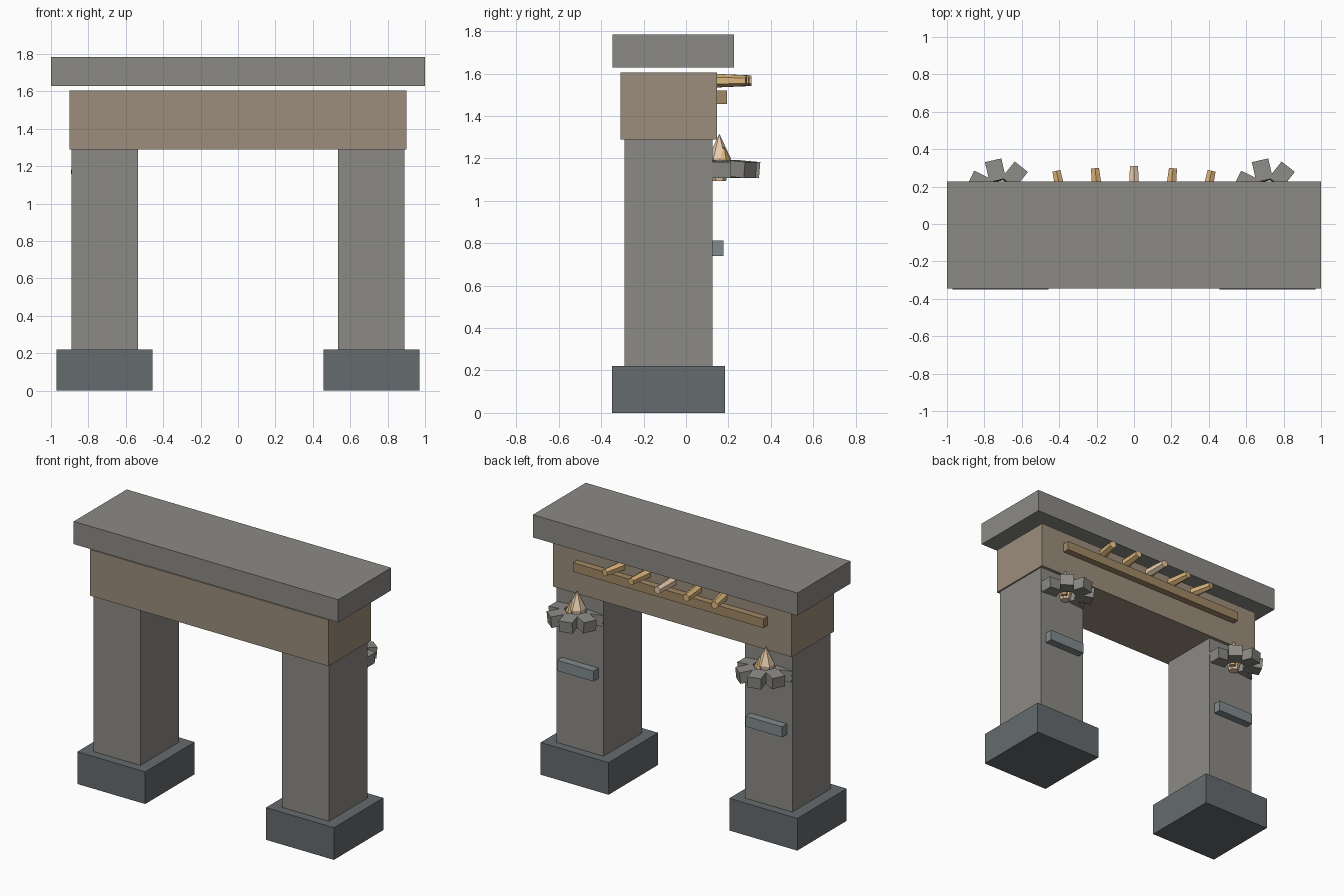
import bpy, math
from mathutils import Matrix, Vector

if "Cube" in bpy.data.objects:
    bpy.data.objects.remove(bpy.data.objects["Cube"])


def mat(name, r, g, b):
    m = bpy.data.materials.new(name)
    m.diffuse_color = (r, g, b, 1)
    m.use_nodes = True
    m.node_tree.nodes["Principled BSDF"].inputs["Base Color"].default_value = m.diffuse_color
    return m


STONE = mat("stone", 0.26, 0.255, 0.235)
SLATE = mat("slate", 0.13, 0.145, 0.155)
PLAQUE = mat("plaque_slate", 0.22, 0.26, 0.27)
WOOD = mat("wood", 0.33, 0.27, 0.2)
RAIL = mat("rail_wood", 0.36, 0.25, 0.13)
TAN = mat("tan", 0.7, 0.46, 0.2)
PALE = mat("pale", 0.8, 0.6, 0.42)


def mesh_obj(name, verts, faces, m):
    me = bpy.data.meshes.new(name)
    me.from_pydata(verts, [], faces)
    me.materials.append(m)
    ob = bpy.data.objects.new(name, me)
    bpy.context.collection.objects.link(ob)
    return ob


def box(name, x, y, z, m, matrix=Matrix()):
    v = [matrix @ Vector((a, b, c)) for c in z for b in y for a in x]
    f = [(0, 2, 3, 1), (4, 5, 7, 6), (0, 1, 5, 4),
         (2, 6, 7, 3), (0, 4, 6, 2), (1, 3, 7, 5)]
    return mesh_obj(name, v, f, m)


def lathe(name, profile, n, m, matrix=Matrix()):
    """Faceted solid from (radius, height) rings along local z."""
    v, f = [], []
    for r, h in profile:
        for i in range(n):
            a = 2 * math.pi * i / n + math.pi / 2
            v.append(matrix @ Vector((r * math.cos(a), r * math.sin(a), h)))
    for k in range(len(profile) - 1):
        for i in range(n):
            j = (i + 1) % n
            f.append((k * n + i, k * n + j, k * n + n + j, k * n + n + i))
    f.append(tuple(reversed(range(n))))
    f.append(tuple(range(len(v) - n, len(v))))
    return mesh_obj(name, v, f, m)


# Lintel, capstone and rear rail
box("lintel", (-0.902, 0.902), (-0.31, 0.147), (1.29, 1.605), WOOD)
box("capstone", (-1, 1), (-0.346, 0.226), (1.63, 1.785), STONE)
box("rail", (-0.72, 0.72), (0.14, 0.193), (1.458, 1.52), RAIL)

# Fanned pegs above the rail
for i in range(-2, 3):
    turn = Matrix.Rotation(math.radians(-6 * i), 4, 'Z')
    lay = Matrix.Rotation(math.radians(-90), 4, 'X')
    place = Matrix.Translation((0.19 * i, 0.12, 1.567))
    lathe("peg", [(0.033, 0), (0.025, 0.19 - 0.011 * abs(i))], 6,
          PALE if i == 0 else TAN, place @ turn @ lay)

for s, side in ((-1, "left"), (1, "right")):
    cx = 0.7135 * s
    # Pier, footing and plaque
    box(side + "_footing", (cx - 0.257, cx + 0.257), (-0.35, 0.184), (0, 0.22), SLATE)
    box(side + "_pier", (cx - 0.178, cx + 0.178), (-0.29, 0.125), (0.01, 1.295), STONE)
    box(side + "_plaque", (cx - 0.138, cx + 0.138), (0.12, 0.178), (0.74, 0.812), PLAQUE)
    # Ring of seven stones
    for k in range(7):
        m = (Matrix.Translation((cx, 0.167, 1.15))
             @ Matrix.Rotation(2 * math.pi * k / 7, 4, 'Z')
             @ Matrix.Translation((0.12, 0, 0))
             @ Matrix.Rotation(math.radians(5), 4, 'Y'))
        box(side + "_ring_stone", (-0.055, 0.055), (-0.045, 0.045), (-0.038, 0.038), STONE, m)
    # Flame and small side flame
    lathe(side + "_flame", [(0.032, 1.095), (0.055, 1.2), (0.001, 1.315)], 6, PALE,
          Matrix.Translation((cx, 0.157, 0)))
    lathe(side + "_small_flame", [(0.022, 1.11), (0.035, 1.18), (0.001, 1.255)], 5, TAN,
          Matrix.Translation((cx + 0.03, 0.18, 0)))
